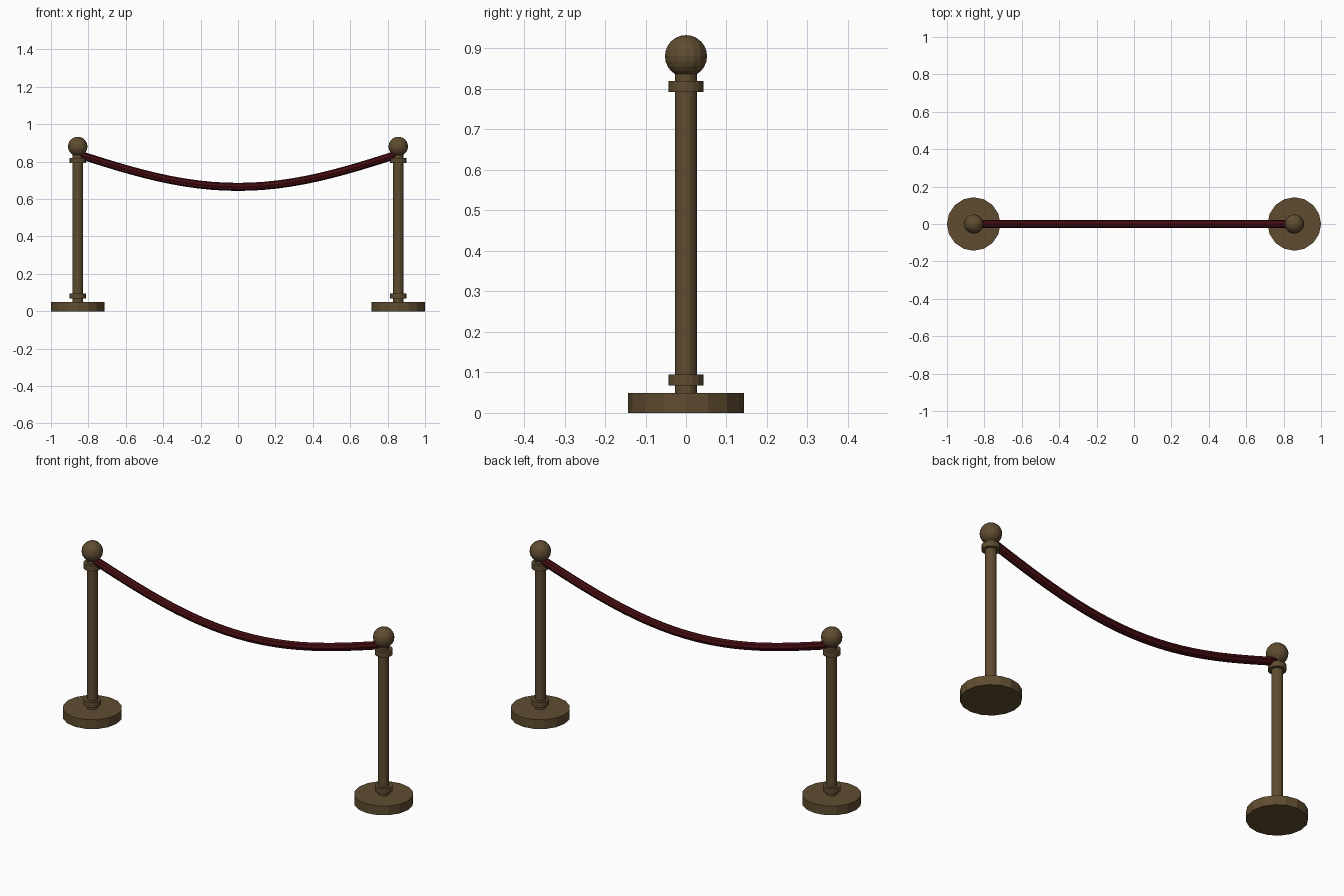
import bpy, math

if "Cube" in bpy.data.objects:
    bpy.data.objects.remove(bpy.data.objects["Cube"])


def material(name, rgb):
    m = bpy.data.materials.new(name)
    m.diffuse_color = (*rgb, 1)
    m.use_nodes = True
    m.node_tree.nodes["Principled BSDF"].inputs["Base Color"].default_value = m.diffuse_color
    return m


bronze = material("dark bronze", (0.115, 0.073, 0.03))
velvet = material("dark red velvet", (0.06, 0.004, 0.006))
POST_X = 0.857


def finish(name, mat):
    ob = bpy.context.object
    ob.name = name
    ob.data.materials.append(mat)


def cylinder(name, x, r, z0, z1, sides=16):
    bpy.ops.mesh.primitive_cylinder_add(
        vertices=sides, radius=r, depth=z1 - z0, location=(x, 0, (z0 + z1) / 2))
    finish(name, bronze)


# Two matching posts
for side, x in (("left", -POST_X), ("right", POST_X)):
    cylinder(side + "_base", x, 0.143, 0, 0.049)
    cylinder(side + "_pole", x, 0.027, 0.045, 0.85)
    cylinder(side + "_lower_collar", x, 0.043, 0.068, 0.095)
    cylinder(side + "_upper_collar", x, 0.043, 0.792, 0.82)
    bpy.ops.mesh.primitive_uv_sphere_add(
        segments=16, ring_count=12, radius=0.052, location=(x, 0, 0.881))
    finish(side + "_ball_finial", bronze)

# Sagging rope swept along a cosine curve
curve = bpy.data.curves.new("rope", "CURVE")
curve.dimensions = "3D"
curve.bevel_depth = 0.0215
curve.bevel_resolution = 2
curve.use_fill_caps = True
spline = curve.splines.new("POLY")
N = 24
spline.points.add(N)
for i, p in enumerate(spline.points):
    t = 2 * i / N - 1
    p.co = (t * POST_X, 0, 0.84 - 0.175 * math.cos(t * math.pi / 2), 1)
rope = bpy.data.objects.new("rope", curve)
bpy.context.collection.objects.link(rope)
rope.data.materials.append(velvet)
bpy.context.view_layer.objects.active = rope
rope.select_set(True)
bpy.ops.object.convert(target="MESH")
bpy.ops.object.shade_flat()
